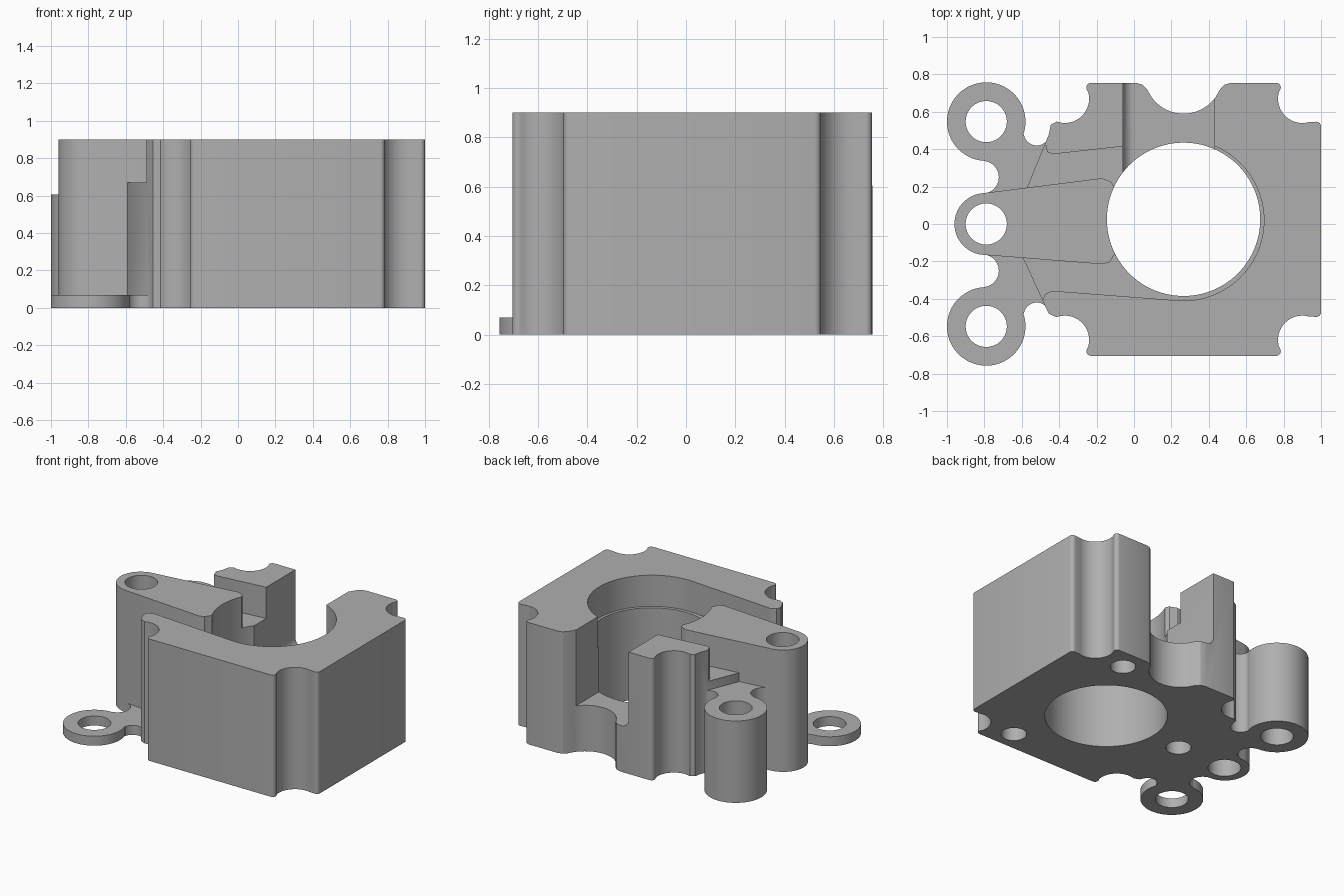
import bpy, bmesh
from math import sin, cos, pi, radians

old = bpy.data.objects.get("Cube")
if old:
    bpy.data.objects.remove(old, do_unlink=True)

grey = bpy.data.materials.new("machined_grey")
grey.use_nodes = True
COLOUR = (0.43, 0.43, 0.43, 1)
grey.diffuse_color = COLOUR
grey.node_tree.nodes["Principled BSDF"].inputs["Base Color"].default_value = COLOUR

CX, CY, TOP, LEDGE = 0.265, 0.025, 0.9, 0.67


def arc(x, y, r, a, b, step=6):
    n = max(2, round(abs(b - a) / step))
    angles = [radians(a + (b - a) * i / n) for i in range(n + 1)]
    return [(x + r * cos(t), y + r * sin(t)) for t in angles]


def prism(name, outline, low, high, axis="Z"):
    """Extrude a closed outline upward, or along y when axis is Y."""
    bm = bmesh.new()
    place = (lambda u, v: (u, v, low)) if axis == "Z" else (lambda u, v: (u, low, v))
    face = bm.faces.new([bm.verts.new(place(u, v)) for u, v in outline])
    shift = (0, 0, high - low) if axis == "Z" else (0, high - low, 0)
    new = bmesh.ops.extrude_face_region(bm, geom=[face])["geom"]
    bmesh.ops.translate(bm, vec=shift, verts=[v for v in new if isinstance(v, bmesh.types.BMVert)])
    bmesh.ops.recalc_face_normals(bm, faces=bm.faces)
    mesh = bpy.data.meshes.new(name)
    bm.to_mesh(mesh)
    bm.free()
    mesh.materials.append(grey)
    obj = bpy.data.objects.new(name, mesh)
    bpy.context.collection.objects.link(obj)
    return obj


def disc(name, x, y, r, low, high):
    return prism(name, arc(x, y, r, 0, 360, 5)[:-1], low, high)


def combine(target, part, operation):
    mod = target.modifiers.new(part.name, "BOOLEAN")
    mod.operation, mod.solver, mod.object = operation, "EXACT", part
    bpy.context.view_layer.objects.active = target
    bpy.ops.object.modifier_apply(modifier=mod.name)
    bpy.data.objects.remove(part, do_unlink=True)


def flip_x(points):
    return [(2 * CX - x, y) for x, y in reversed(points)]


def flip_y(points):
    return [(x, 2 * CY - y) for x, y in reversed(points)]


# Main block: scalloped corners, rounded dip in the back wall
right_corner = (arc(0.76, -0.68, 0.025, 270, 380, 20) + arc(0.9, -0.62, 0.13, 195, 75)
                + arc(0.975, -0.472, 0.025, 255, 360, 20))
left_corner = ([(-0.59, -0.19), (-0.465, -0.46), (-0.455, -0.48)]
               + arc(-0.37, -0.62, 0.13, 110, -15)
               + arc(-0.23, -0.68, 0.025, 160, 270, 20))
back_dip = ([(0.52, 0.755), (0.485, 0.745), (0.46, 0.72)]
            + arc(CX, 0.8, 0.21, -35, -145)
            + [(0.07, 0.72), (0.045, 0.745), (0.01, 0.755)])
back_left = ([(-0.24 + 0.01, 0.755)] + arc(-0.23, 0.73, 0.025, 110, 200, 20)
             + arc(-0.37, 0.67, 0.13, 15, -110)
             + [(-0.445, 0.53), (-0.455, 0.48), (-0.57, 0.2)])
housing = prism("housing", left_corner + right_corner + flip_y(right_corner)
                + back_dip + back_left, 0, TOP)

# Upper pocket: counterbore running out into two slots beside the arm
pocket = ([(-1.2, 0.42), (-1.2, -0.41), (-0.49, -0.41), (-0.475, -0.375), (-0.44, -0.357)]
          + arc(CX, 0.02, 0.43, -95, 98, 4)
          + [(-0.06, 0.415), (-0.43, 0.374), (-0.465, 0.385), (-0.47, 0.42)])
combine(housing, prism("pocket", pocket, LEDGE, 2), "DIFFERENCE")

# Central arm
arm = (arc(-0.795, 0, 0.165, 97, 265)
       + [(-0.17, -0.215), (-0.13, -0.205), (-0.11, -0.17), (-0.06, -0.12),
          (-0.06, 0.15), (-0.1, 0.18), (-0.12, 0.225), (-0.17, 0.245)])
combine(housing, prism("arm", arm, 0, TOP), "UNION")

# Mounting lugs: thin at the front, tall at the back
lug = (arc(-0.79, -0.5475, 0.21, 92, 380) + arc(-0.52, -0.49, 0.07, 170, 30)
       + [(-0.4, -0.45), (-0.4, -0.1), (-0.79, -0.1)]
       + arc(-0.81, -0.25, 0.087, 80, -80))
for side, height, name in ((1, 0.07, "front_lug"), (-1, 0.605, "back_lug")):
    combine(housing, prism(name, [(x, y * side) for x, y in lug], 0, height), "UNION")

# Main bore and back channel with a rounded inner corner
combine(housing, prism("bore", arc(CX, CY, 0.41, 0, 360, 4)[:-1], -1, 2), "DIFFERENCE")
channel = [(0.43, 0.34), (0.43, 2), (-0.06, 2)] + arc(0, 0.4, 0.06, 180, 270, 15)
combine(housing, prism("channel", channel, 0.2, 1, "Y"), "DIFFERENCE")

# Through holes in the lugs and arm, blind holes underneath
for y in (-0.5475, 0, 0.5475):
    combine(housing, disc("lug_hole", -0.79, y, 0.11, -1, 2), "DIFFERENCE")
for x, y in ((0.6, 0.6), (0.58, -0.56), (-0.38, 0.01)):
    combine(housing, disc("blind_hole", x, y, 0.085, -1, 0.5), "DIFFERENCE")

# Small chamfer around every underside edge
bm = bmesh.new()
bm.from_mesh(housing.data)
bmesh.ops.remove_doubles(bm, verts=bm.verts, dist=0.0005)
bm.normal_update()
rim = [e for e in bm.edges if all(abs(v.co.z) < 0.0001 for v in e.verts)
       and sum(f.normal.z < -0.9 for f in e.link_faces) == 1 and len(e.link_faces) == 2]
bmesh.ops.bevel(bm, geom=rim, offset=0.01, segments=1, affect="EDGES", clamp_overlap=True)
bm.to_mesh(housing.data)
bm.free()

bpy.ops.object.select_all(action="DESELECT")
housing.select_set(True)
bpy.context.view_layer.objects.active = housing
bpy.ops.object.shade_smooth_by_angle(angle=radians(28))
